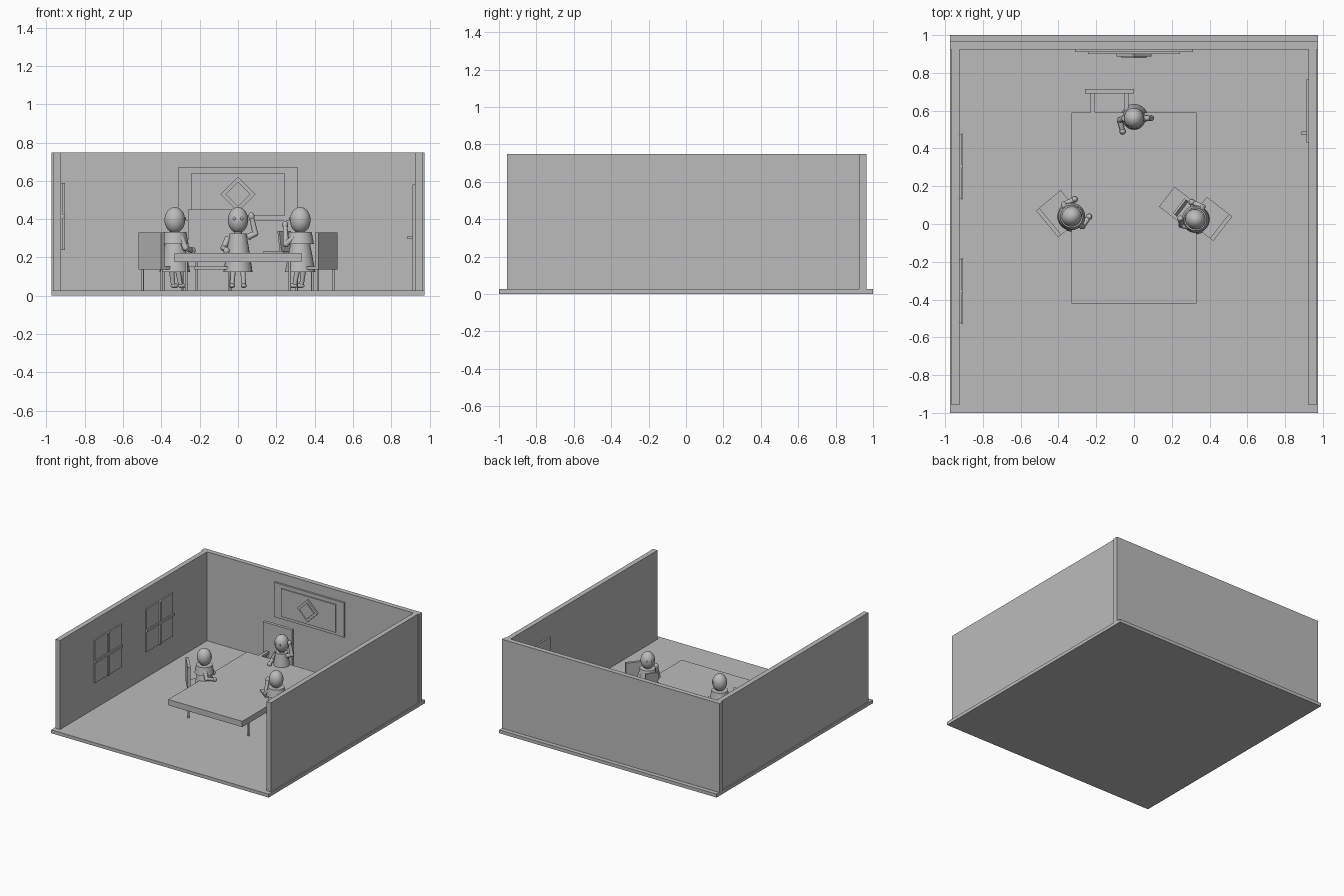
import bpy, bmesh, math
from mathutils import Matrix, Vector

if "Cube" in bpy.data.objects:
    bpy.data.objects.remove(bpy.data.objects["Cube"])

grey = bpy.data.materials.new("plain_grey")
grey.diffuse_color = (0.5, 0.5, 0.5, 1)
grey.use_nodes = True
grey.node_tree.nodes["Principled BSDF"].inputs["Base Color"].default_value = grey.diffuse_color
I = Matrix.Identity(4)


def finish(name, bm, M, smooth=False):
    bm.transform(M)
    me = bpy.data.meshes.new(name)
    bm.to_mesh(me)
    bm.free()
    me.materials.append(grey)
    ob = bpy.data.objects.new(name, me)
    bpy.context.collection.objects.link(ob)
    if smooth:
        bpy.ops.object.select_all(action='DESELECT')
        ob.select_set(True)
        bpy.context.view_layer.objects.active = ob
        bpy.ops.object.shade_smooth_by_angle(angle=math.radians(40))
    return ob


def box(name, x, y, z, M=I):
    """Box from (min, max) ranges."""
    bm = bmesh.new()
    lo, hi = Vector((x[0], y[0], z[0])), Vector((x[1], y[1], z[1]))
    T = Matrix.Translation((lo + hi) / 2) @ Matrix.Diagonal((*(hi - lo), 1))
    bmesh.ops.create_cube(bm, size=1, matrix=T)
    return finish(name, bm, M)


def rod(name, a, b, r1, r2=None, M=I, seg=16):
    """Tapered cylinder from a to b."""
    a, b = Vector(a), Vector(b)
    T = Matrix.Translation((a + b) / 2) @ (b - a).to_track_quat('Z', 'Y').to_matrix().to_4x4()
    bm = bmesh.new()
    bmesh.ops.create_cone(bm, cap_ends=True, segments=seg, radius1=r1,
                          radius2=r1 if r2 is None else r2, depth=(b - a).length, matrix=T)
    return finish(name, bm, M, True)


def ball(name, c, s, M=I):
    bm = bmesh.new()
    T = Matrix.Translation(c) @ Matrix.Diagonal((*s, 1))
    bmesh.ops.create_uvsphere(bm, u_segments=24, v_segments=14, radius=1, matrix=T)
    return finish(name, bm, M, True)


def place(x, y, fx, fy):
    """Frame at (x, y) whose +y axis points along (fx, fy)."""
    return Matrix.Translation((x, y, 0)) @ Matrix.Rotation(math.atan2(-fx, fy), 4, 'Z')


# Room
F = 0.027
box("floor", (-0.975, 0.975), (-1, 1), (0, F))
box("back_wall", (-0.975, 0.975), (0.925, 0.965), (F, 0.748))
box("left_wall", (-0.965, -0.925), (-0.957, 0.925), (F, 0.748))
box("right_wall", (0.925, 0.965), (-0.957, 0.925), (F, 0.748))

# Windows with crossing bars
for y in (0.305, -0.355):
    box("window_pane", (-0.925, -0.914), (y - 0.17, y + 0.17), (0.24, 0.588))
    box("window_upright", (-0.914, -0.904), (y - 0.009, y + 0.009), (0.24, 0.588))
    box("window_crossbar", (-0.914, -0.904), (y - 0.175, y + 0.175), (0.406, 0.424))

# Door and handle
box("door", (0.912, 0.925), (0.43, 0.765), (F, 0.58))
box("door_handle", (0.886, 0.912), (0.472, 0.49), (0.296, 0.312))

# Wall board with diamond ornament
box("board_frame", (-0.313, 0.313), (0.91, 0.925), (0.39, 0.67))
box("board_panel", (-0.243, 0.243), (0.9, 0.91), (0.415, 0.64))
D = Matrix.Translation((0, 0, 0.53)) @ Matrix.Rotation(math.pi / 4, 4, 'Y')
box("board_diamond", (-0.065, 0.065), (0.888, 0.9), (-0.065, 0.065), D)
box("board_inner_diamond", (-0.046, 0.046), (0.878, 0.888), (-0.046, 0.046), D)

# Table
box("table_top", (-0.332, 0.332), (-0.42, 0.59), (0.177, 0.224))
for x in (-0.27, 0.27):
    for y in (-0.25, 0.42):
        rod("table_leg", (x, y, F), (x, y, 0.177), 0.007, seg=12)


def chair(M, w=0.086, d=0.17, top=0.33):
    """Chair whose backrest stands along local y = 0."""
    box("chair_seat", (-w, w), (0, d), (0.137, 0.152), M)
    box("chair_back", (-w, w), (0, 0.022), (0.152, top), M)
    for x in (-w + 0.015, w - 0.015):
        for y in (0.015, d - 0.015):
            rod("chair_leg", (x, y, F), (x, y, 0.137), 0.006, M=M, seg=12)


chair(place(-0.46, 0.0, 0.77, 0.64), w=0.092)
chair(place(0.47, -0.025, -0.79, 0.61), w=0.082)

# Wide armchair at the head of the table
A = place(-0.13, 0.715, 0, -1)
box("armchair_back", (-0.13, 0.13), (0, 0.025), (0.15, 0.45), A)
box("armchair_seat", (-0.1, 0.1), (0.02, 0.2), (0.137, 0.152), A)
for x in (-0.088, 0.088):
    box("armchair_arm", (x - 0.012, x + 0.012), (0.025, 0.16), (0.2, 0.222), A)
    for y in (0.03, 0.15):
        rod("armchair_leg", (x, y, F), (x, y, 0.21), 0.007, M=A, seg=12)


def person(M, cape, hands):
    """Seated figure facing local +y; hands gives elbow and hand per side."""
    ball("head", (0, 0, 0.395), (0.053, 0.055, 0.068), M)
    rod("neck", (0, 0, 0.31), (0, 0, 0.35), 0.022, M=M)
    if cape:
        rod("robe", (0, 0, 0.125), (0, 0, 0.28), 0.08, 0.05, M, 24)
        rod("cape", (0, 0, 0.27), (0, 0, 0.333), 0.072, 0.06, M, 24)
    else:
        rod("robe", (0, 0, 0.125), (0, 0, 0.325), 0.076, 0.045, M, 24)
    for s, (elbow, hand) in zip((-1, 1), hands):
        rod("leg", (s * 0.026, 0, 0.13), (s * 0.03, 0.015, 0.05), 0.014, 0.011, M)
        ball("shoe", (s * 0.03, 0.025, 0.052), (0.015, 0.027, 0.012), M)
        ball("eye", (s * 0.02, 0.05, 0.403), (0.008, 0.006, 0.009), M)
        rod("upper_arm", (s * 0.05, 0, 0.305), elbow, 0.017, 0.015, M)
        rod("forearm", elbow, hand, 0.015, 0.012, M)
        ball("elbow", elbow, (0.016,) * 3, M)
        ball("hand", hand, (0.016, 0.016, 0.02), M)


down_l = ((-0.075, 0.01, 0.25), (-0.06, 0.07, 0.235))
down_r = ((0.075, 0.01, 0.25), (0.06, 0.07, 0.235))
person(place(-0.33, 0.04, 0.77, 0.64), True, (down_l, down_r))
person(place(0.325, 0.025, -0.79, 0.61), True,
       (((-0.07, 0.04, 0.27), (-0.045, 0.065, 0.37)), down_r))
person(place(0, 0.56, 0, -1), False,
       (((-0.09, 0.0, 0.325), (-0.07, 0.0, 0.415)), down_r))

# Open laptop in front of the right figure
L = place(0.225, 0.105, -0.79, 0.61)
box("laptop_base", (-0.067, 0.067), (-0.065, 0.065), (0.224, 0.234), L)
S = L @ Matrix.Translation((0, -0.035, 0.234)) @ Matrix.Rotation(math.radians(-8), 4, 'X')
box("laptop_screen", (-0.05, 0.05), (-0.006, 0.006), (0, 0.105), S)
